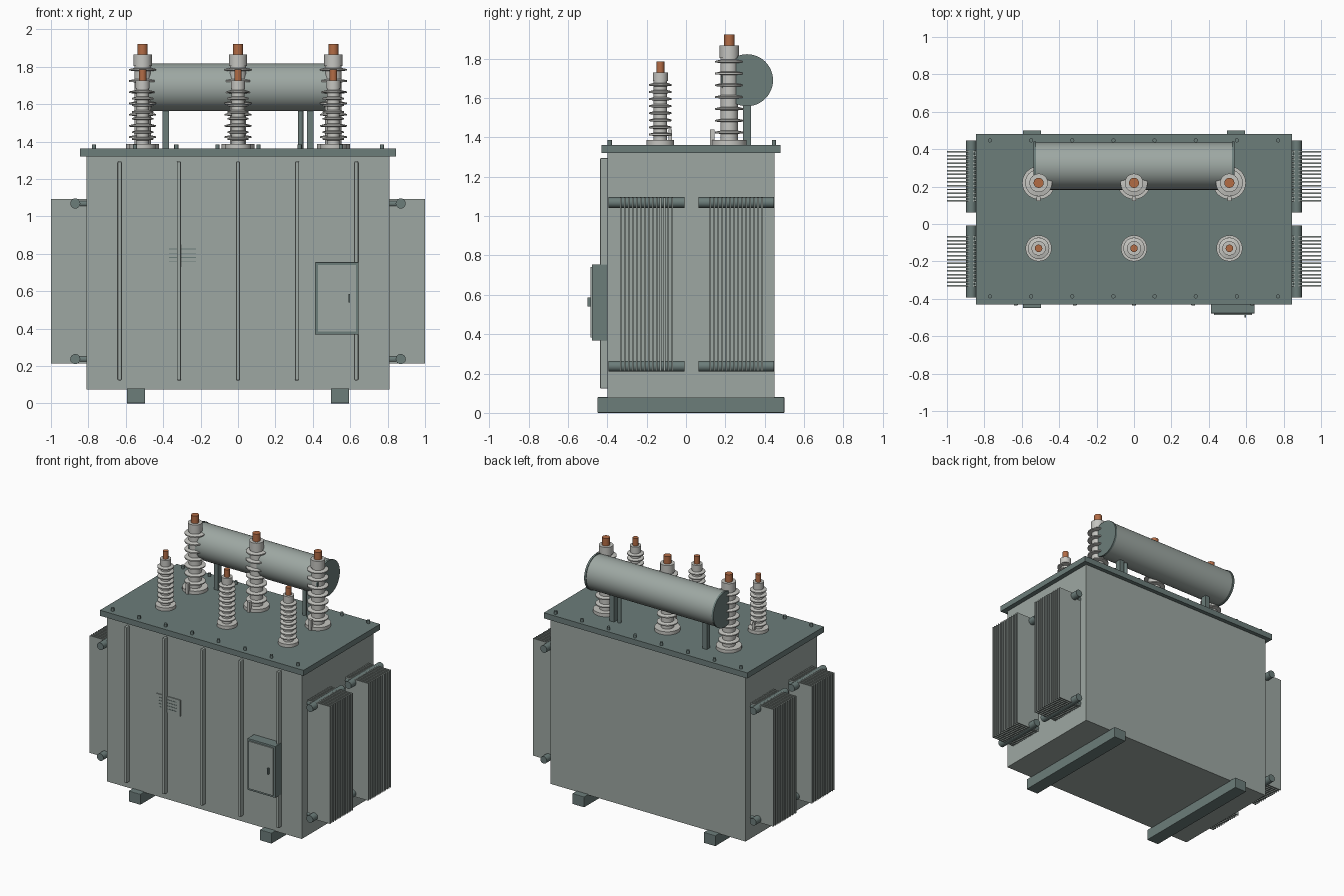
import bpy, bmesh, math
from mathutils import Matrix

cube = bpy.data.objects.get("Cube")
if cube:
    bpy.data.objects.remove(cube, do_unlink=True)


def material(name, r, g, b):
    m = bpy.data.materials.new(name)
    m.use_nodes = True
    m.diffuse_color = (r, g, b, 1)
    m.node_tree.nodes["Principled BSDF"].inputs["Base Color"].default_value = (r, g, b, 1)
    return m


PALE = material("pale grey green paint", 0.34, 0.39, 0.365)
DARK = material("dark grey green paint", 0.15, 0.205, 0.195)
PORCELAIN = material("porcelain grey", 0.56, 0.56, 0.53)
COPPER = material("copper", 0.45, 0.15, 0.06)


def finish(name, bm, mat, smooth=False):
    bmesh.ops.recalc_face_normals(bm, faces=bm.faces)
    mesh = bpy.data.meshes.new(name)
    bm.to_mesh(mesh)
    bm.free()
    mesh.materials.append(mat)
    ob = bpy.data.objects.new(name, mesh)
    bpy.context.collection.objects.link(ob)
    if smooth:
        bpy.ops.object.select_all(action='DESELECT')
        ob.select_set(True)
        bpy.context.view_layer.objects.active = ob
        bpy.ops.object.shade_smooth_by_angle(angle=math.radians(35))
    return ob


def box(name, x, y, z, mat, bevel=0):
    """Box from its (low, high) range on each axis."""
    bm = bmesh.new()
    ranges = (x, y, z)
    size = [b - a for a, b in ranges]
    mid = [(a + b) / 2 for a, b in ranges]
    bmesh.ops.create_cube(bm, size=1, matrix=Matrix.Translation(mid) @ Matrix.Diagonal((*size, 1)))
    ob = finish(name, bm, mat)
    if bevel:
        mod = ob.modifiers.new("soft edge", 'BEVEL')
        mod.width, mod.segments = bevel, 2
    return ob


def rod(name, centre, radius, length, axis, mat, sides=24):
    bm = bmesh.new()
    turn = {'X': Matrix.Rotation(math.pi / 2, 4, 'Y'),
            'Y': Matrix.Rotation(math.pi / 2, 4, 'X'), 'Z': Matrix.Identity(4)}[axis]
    bmesh.ops.create_cone(bm, cap_ends=True, segments=sides, radius1=radius, radius2=radius,
                          depth=length, matrix=Matrix.Translation(centre) @ turn)
    return finish(name, bm, mat, True)


def lathe(name, profile, x, y, mat, sides=32):
    """Spin a (radius, height) profile that starts and ends on the axis."""
    bm = bmesh.new()
    verts = [bm.verts.new((r, 0, z)) for r, z in profile]
    edges = [bm.edges.new(pair) for pair in zip(verts, verts[1:])]
    bmesh.ops.spin(bm, geom=verts + edges, axis=(0, 0, 1), cent=(0, 0, 0),
                   angle=math.tau, steps=sides)
    bmesh.ops.remove_doubles(bm, verts=bm.verts, dist=0.0001)
    bmesh.ops.translate(bm, verts=bm.verts, vec=(x, y, 0))
    return finish(name, bm, mat, True)


# Tank, lid and skids
box("tank", (-0.81, 0.81), (-0.4, 0.45), (0.075, 1.32), PALE)
box("lid", (-0.845, 0.845), (-0.43, 0.48), (1.32, 1.362), DARK)
for side in (-1, 1):
    mid = side * 0.545
    box("skid", (mid - 0.049, mid + 0.049), (-0.45, 0.5), (0, 0.08), DARK, 0.004)

# Lid bolts
for i in range(8):
    for y in (-0.387, 0.447):
        rod("lid_bolt", (-0.77 + 0.22 * i, y, 1.37), 0.011, 0.03, 'Z', DARK, 12)

# Stiffening ribs
for i in range(-2, 3):
    x = i * 0.316
    box("front_rib", (x - 0.011, x + 0.011), (-0.437, -0.395), (0.123, 1.294), PALE, 0.006)

# Nameplate with engraved-looking bars
box("nameplate", (-0.395, -0.195), (-0.407, -0.399), (0.73, 0.85), PALE)
for i in range(4):
    z = 0.755 + 0.023 * i
    box("nameplate_bar", (-0.37, -0.225), (-0.409, -0.406), (z, z + 0.004), DARK)

# Control cabinet
box("cabinet", (0.412, 0.645), (-0.478, -0.4), (0.368, 0.755), DARK, 0.003)
box("cabinet_door", (0.428, 0.63), (-0.486, -0.478), (0.384, 0.74), PALE)
box("door_handle", (0.59, 0.6), (-0.5, -0.486), (0.54, 0.585), DARK)

# Radiators: two banks of fins on each end, with header pipes
FINS = 14
for side in (-1, 1):
    for y_mid in (-0.2, 0.255):
        for z in (0.237, 1.069):
            rod("radiator_header", (side * 0.87, y_mid, z), 0.027, 0.385, 'Y', DARK)
            for y in (-0.12, 0.12):
                rod("radiator_pipe", (side * 0.84, y_mid + y, z), 0.02, 0.07, 'X', DARK, 16)
        for i in range(FINS):
            y = y_mid + 0.262 * (i / (FINS - 1) - 0.5)
            box("radiator_fin", sorted((side * 0.805, side)), (y - 0.004, y + 0.004),
                (0.214, 1.094), PALE)


def bushing(name, x, y, flange, core, shed, first, step, count, top, pin, tip):
    """Ribbed insulator with a foot flange and a terminal on top."""
    foot = 1.386
    profile = [(0, 1.36), (flange, 1.36), (flange, foot), (core, foot)]
    for i in range(count):
        z = first + step * i
        profile += [(core, z - 0.008), (shed, z - 0.005), (shed, z + 0.003), (core, z + 0.009)]
    neck = first + step * (count - 1) + 0.018
    profile += [(core, neck), (core * 1.12, neck), (core * 1.12, top), (0, top)]
    lathe(name + "_insulator", profile, x, y, PORCELAIN)
    rod(name + "_terminal", (x, y, (top + tip) / 2), pin, tip - top, 'Z', COPPER, 16)


# Tall rear and short front insulators, each with a small foot post
for x in (-0.51, 0, 0.51):
    bushing("tall", x, 0.22, 0.088, 0.044, 0.072, 1.425, 0.06, 7, 1.865, 0.027, 1.922)
    box("tall_foot_post", (x - 0.011, x + 0.011), (0.122, 0.146), (1.362, 1.44), PORCELAIN)
    bushing("short", x, -0.13, 0.07, 0.034, 0.057, 1.415, 0.036, 8, 1.728, 0.02, 1.785)
    box("short_foot_post", (x - 0.009, x + 0.009), (-0.09, -0.071), (1.362, 1.44), PORCELAIN)

# Oil conservator with end caps, legs and feed pipe
rod("conservator_drum", (0, 0.31, 1.69), 0.127, 1.06, 'X', PALE, 48)
for side in (-1, 1):
    rod("conservator_cap", (side * 0.53, 0.31, 1.69), 0.132, 0.014, 'X', DARK, 48)
    mid = side * 0.386
    box("conservator_leg", (mid - 0.018, mid + 0.018), (0.29, 0.33), (1.36, 1.58), DARK)
rod("conservator_feed_pipe", (0.335, 0.31, 1.47), 0.014, 0.24, 'Z', DARK, 16)
